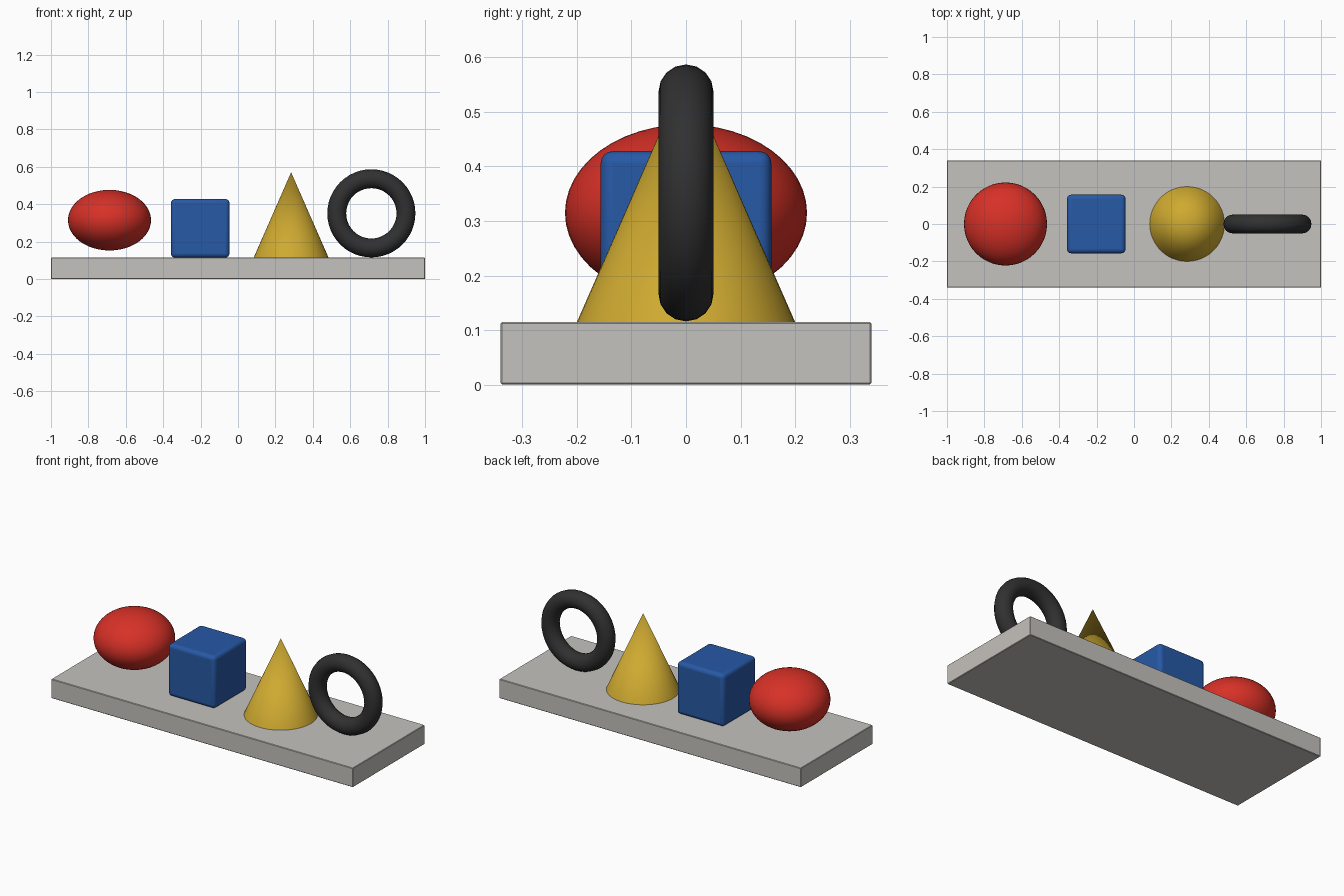
import bpy
import math

if "Cube" in bpy.data.objects:
    bpy.data.objects.remove(bpy.data.objects["Cube"])


def material(name, rgb):
    m = bpy.data.materials.new(name)
    m.diffuse_color = (*rgb, 1.0)
    m.use_nodes = True
    m.node_tree.nodes["Principled BSDF"].inputs["Base Color"].default_value = m.diffuse_color
    return m


def finish(name, mat, scale=None, bevel=0.0, segments=1, smooth=True):
    """Name, size, colour and shade the primitive just added."""
    ob = bpy.context.object
    ob.name = name
    ob.data.materials.append(mat)
    if scale:
        ob.scale = scale
        bpy.ops.object.transform_apply(location=False, rotation=False, scale=True)
    if bevel:
        mod = ob.modifiers.new("rounded_edges", 'BEVEL')
        mod.width = bevel
        mod.segments = segments
    if smooth:
        bpy.ops.object.shade_smooth_by_angle(angle=math.radians(40))
    return ob


grey = material("warm_grey", (0.56, 0.54, 0.51))
red = material("red", (0.68, 0.03, 0.02))
blue = material("blue", (0.02, 0.10, 0.38))
gold = material("gold", (0.62, 0.40, 0.03))
black = material("charcoal", (0.03, 0.03, 0.03))

TOP = 0.115  # upper surface of the base

# Base slab with a fine edge break
bpy.ops.mesh.primitive_cube_add(size=1, location=(0, 0, TOP / 2))
finish("base_slab", grey, (2.0, 0.68, TOP), bevel=0.003, smooth=False)

# Flattened ball hovering just over the base
bpy.ops.mesh.primitive_uv_sphere_add(segments=48, ring_count=24, radius=1,
                                     location=(-0.687, 0, 0.315))
finish("flattened_ball", red, (0.222, 0.222, 0.162))

# Rounded cube
side = 0.313
bpy.ops.mesh.primitive_cube_add(size=1, location=(-0.202, 0, TOP + side / 2))
finish("rounded_cube", blue, (side, side, side), bevel=0.022, segments=4)

# Cone
height = 0.456
bpy.ops.mesh.primitive_cone_add(vertices=48, radius1=0.2, radius2=0, depth=height,
                                location=(0.284, 0, TOP + height / 2))
finish("cone", gold)

# Upright ring
bpy.ops.mesh.primitive_torus_add(major_segments=48, minor_segments=16,
                                 major_radius=0.185, minor_radius=0.0505,
                                 location=(0.713, 0, 0.3515),
                                 rotation=(math.pi / 2, 0, 0))
finish("upright_ring", black)
